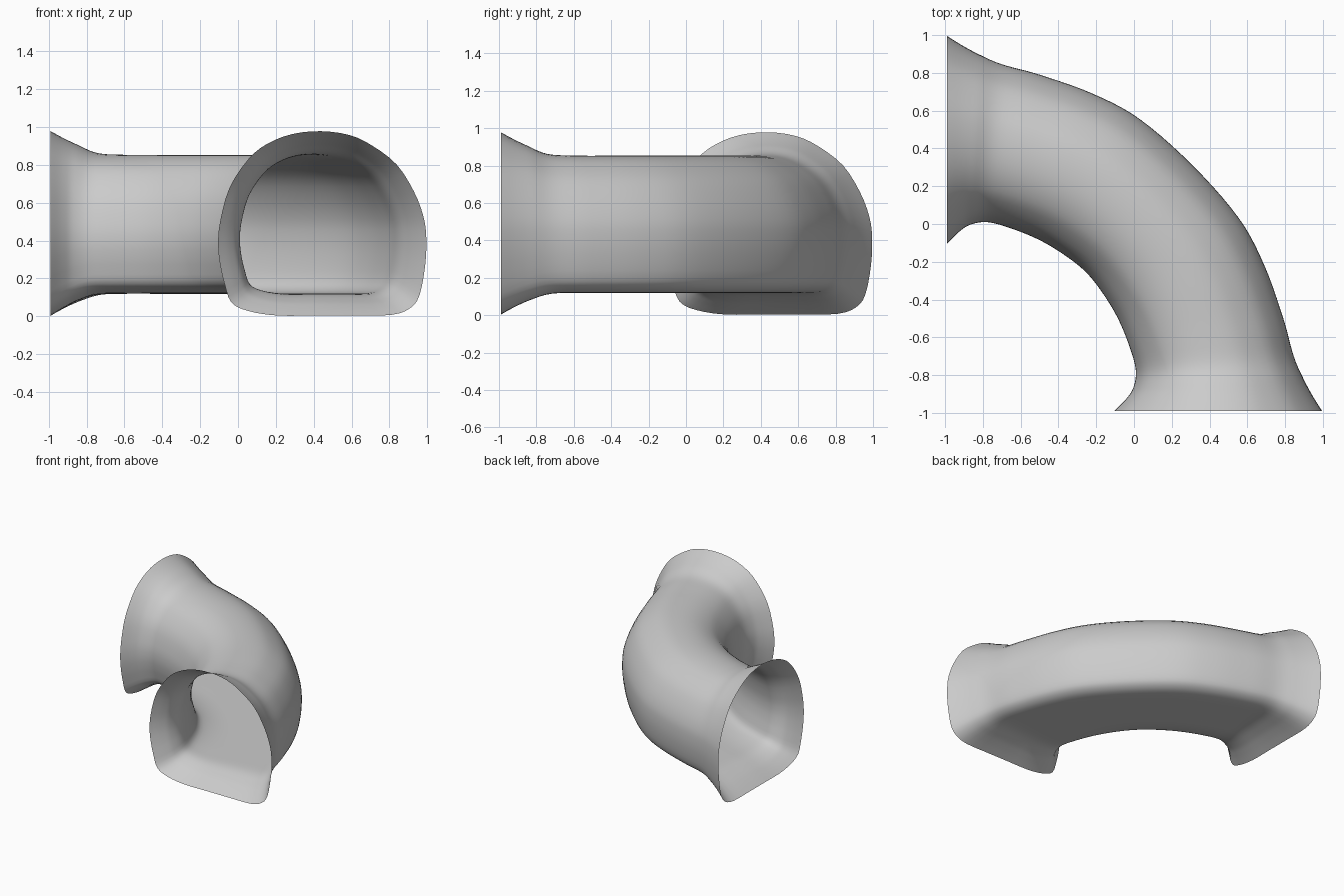
import bpy, bmesh
from mathutils import Vector

if "Cube" in bpy.data.objects:
    bpy.data.objects.remove(bpy.data.objects["Cube"])

# Duct mouth outline (x, z) as seen from the front, starting at the inner side of the bend
OUTLINE = [(-.11, .38), (-.10, .50), (-.05, .68), (.05, .83), (.15, .91), (.28, .96),
           (.43, .975), (.58, .955), (.70, .90), (.83, .80), (.92, .66), (.97, .53),
           (.985, .42), (.98, .28), (.95, .12), (.90, .05), (.80, .015), (.60, .012),
           (.40, .012), (.20, .012), (.05, .035), (-.04, .08), (-.077, .18), (-.10, .28)]
section = [Vector(((x + .11) / 1.095, (z - .012) / .963)) for x, z in OUTLINE]

# Stations for half the bend: inner x, y, outer x, y, bottom z, top z
HALF = [(-.99, -.105, -.99, .995, .004, .978),
        (-.93, -.045, -.91, .945, .045, .94),
        (-.87, -.005, -.82, .897, .082, .905),
        (-.78, .01, -.70, .845, .115, .862),
        (-.66, -.02, -.50, .79, .12, .853),
        (-.50, -.085, -.22, .69, .12, .853),
        (-.36, -.17, .03, .555, .12, .853)]
MIDDLE = (-.255, -.255, .31, .31, .12, .853)
swap = [(b, a, d, c, e, f) for a, b, c, d, e, f in reversed(HALF)]
stations = [Vector(s) for s in HALF + [MIDDLE] + swap]


def smooth(points, steps, closed):
    """Catmull-Rom curve through the points."""
    n = len(points)
    at = (lambda i: points[i % n]) if closed else (lambda i: points[max(0, min(n - 1, i))])
    out = []
    for i in range(n if closed else n - 1):
        a, b, c, d = (at(i + k) for k in (-1, 0, 1, 2))
        for s in range(steps):
            t = s / steps
            out.append(b + (c - a) * (t / 2) + (a * 2 - b * 5 + c * 4 - d) * (t * t / 2)
                       + (b * 3 - a - c * 3 + d) * (t ** 3 / 2))
    return out if closed else out + [points[-1]]


# Flared curved duct: open at both ends, single skin
bm = bmesh.new()
rings = []
profile = smooth(section, 3, True)
for s in smooth(stations, 5, False):
    inner, outer = Vector(s[0:2]), Vector(s[2:4])
    ring = []
    for u, w in profile:
        p = inner.lerp(outer, u)
        ring.append(bm.verts.new((p.x, p.y, s[4] + (s[5] - s[4]) * w)))
    rings.append(ring)
for r0, r1 in zip(rings, rings[1:]):
    for j in range(len(r0)):
        k = (j + 1) % len(r0)
        bm.faces.new((r0[j], r0[k], r1[k], r1[j]))
bmesh.ops.recalc_face_normals(bm, faces=bm.faces)
# Make the skin face outward: the highest face must point up
top = max(bm.faces, key=lambda f: f.calc_center_median().z)
if top.normal.z < 0:
    bmesh.ops.reverse_faces(bm, faces=bm.faces)
for f in bm.faces:
    f.smooth = True
mesh = bpy.data.meshes.new("curved_duct")
bm.to_mesh(mesh)
bm.free()
bpy.context.collection.objects.link(bpy.data.objects.new("curved_duct", mesh))
